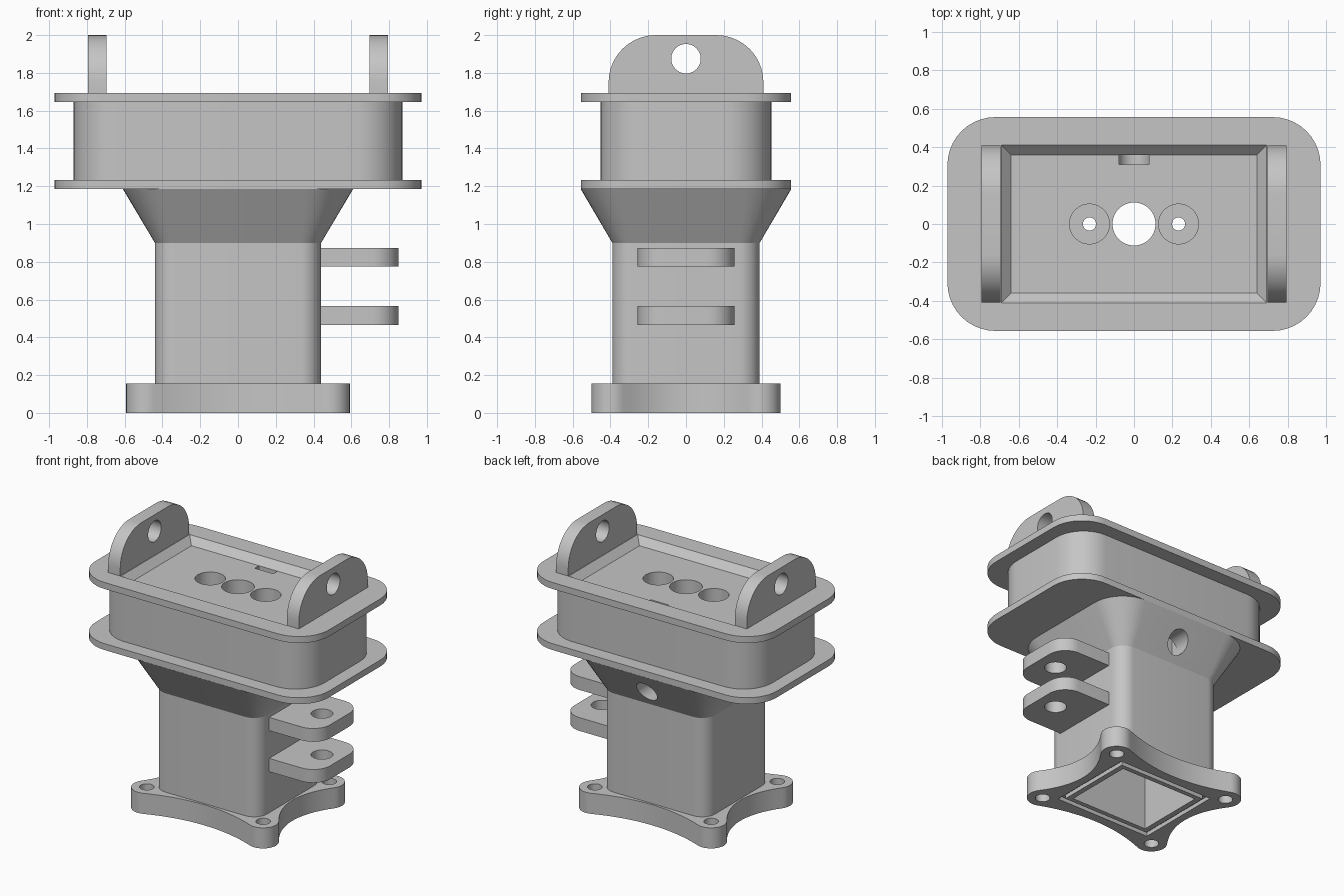
import bpy
import bmesh
from math import sin, cos, radians

if "Cube" in bpy.data.objects:
    bpy.data.objects.remove(bpy.data.objects["Cube"])

grey = bpy.data.materials.new("cast_grey")
grey.use_nodes = True
COLOUR = (0.56, 0.56, 0.56, 1)
grey.diffuse_color = COLOUR
for node in grey.node_tree.nodes:
    if node.type == 'BSDF_PRINCIPLED':
        node.inputs["Base Color"].default_value = COLOUR


def loft(name, rings):
    """Closed solid through matching rings of 3D points."""
    bm = bmesh.new()
    loops = [[bm.verts.new(p) for p in ring] for ring in rings]
    n = len(loops[0])
    for a, b in zip(loops, loops[1:]):
        for i in range(n):
            j = (i + 1) % n
            bm.faces.new((a[i], a[j], b[j], b[i]))
    bm.faces.new(loops[0][::-1])
    bm.faces.new(loops[-1])
    bmesh.ops.recalc_face_normals(bm, faces=bm.faces)
    mesh = bpy.data.meshes.new(name)
    bm.to_mesh(mesh)
    bm.free()
    mesh.materials.append(grey)
    obj = bpy.data.objects.new(name, mesh)
    bpy.context.collection.objects.link(obj)
    return obj


def arc(cx, cy, r, start, end, steps=10):
    angles = [radians(start + (end - start) * i / steps) for i in range(steps + 1)]
    return [(cx + r * cos(a), cy + r * sin(a)) for a in angles]


def rounded(hx, hy, r):
    return (arc(hx - r, hy - r, r, 0, 90) + arc(r - hx, hy - r, r, 90, 180)
            + arc(r - hx, r - hy, r, 180, 270) + arc(hx - r, r - hy, r, 270, 360))


def rect(hx, hy):
    return [(hx, hy), (-hx, hy), (-hx, -hy), (hx, -hy)]


def at_z(outline, z):
    return [(x, y, z) for x, y in outline]


def slab(name, outline, z0, z1):
    return loft(name, [at_z(outline, z0), at_z(outline, z1)])


def circle(x, y, r):
    return arc(x, y, r, 0, 351, 39)


def cut(parts, cutters):
    for part in parts:
        bpy.context.view_layer.objects.active = part
        for cutter in cutters:
            mod = part.modifiers.new("cut", 'BOOLEAN')
            mod.operation = 'DIFFERENCE'
            mod.solver = 'EXACT'
            mod.object = cutter
            bpy.ops.object.modifier_apply(modifier=mod.name)
    for cutter in cutters:
        bpy.data.objects.remove(cutter)


# Four-armed base plate: round arm tips joined by hollow sides
ARM_X, ARM_Y = 0.485, 0.393
STEPS = 8
tip = arc(ARM_X, ARM_Y, 0.107, -36, 112, 16)
(x0, y0), (x1, y1) = tip[0], tip[-1]
steps = [i / STEPS for i in range(STEPS)]
quarter = [(0.453 + (x0 - 0.453) * t * t, y0 * t) for t in steps]
quarter += tip
quarter += [(x1 * t, 0.405 + (y1 - 0.405) * t * t) for t in reversed(steps)]
half = quarter + [(-x, y) for x, y in quarter[-2::-1]]
star = half + [(x, -y) for x, y in half[-2:0:-1]]
base = slab("base_plate", star, 0, 0.155)

# Column with flared top
column = loft("flared_column", [
    at_z(rounded(0.44, 0.39, 0.11), 0.155),
    at_z(rounded(0.44, 0.39, 0.11), 0.9),
    at_z(rounded(0.61, 0.558, 0.25), 1.186)])

# Head: two flanges around a rounded body
lower_flange = slab("lower_flange", rounded(0.972, 0.557, 0.25), 1.185, 1.233)
body = slab("head_body", rounded(0.87, 0.453, 0.24), 1.233, 1.645)
upper_flange = slab("upper_flange", rounded(0.972, 0.557, 0.25), 1.645, 1.694)

# Bolt holes and seal groove under the base
bolts = [slab("bolt_cut", circle(sx * ARM_X, sy * ARM_Y, 0.05), -0.1, 0.3)
         for sx in (-1, 1) for sy in (-1, 1)]
groove = slab("groove_cut", rect(0.395, 0.335), -0.1, 0.03)
cut([groove], [slab("groove_core", rect(0.36, 0.3), -0.2, 0.1)])
cut([base], bolts + [groove])

# Hollow shaft, with the shallow tray in the top
FLOOR = 1.643
cut([base, column, lower_flange, body], [slab("shaft_cut", rect(0.32, 0.265), -0.1, 1.27)])
cut([body, upper_flange], [loft("tray_cut", [
    at_z(rect(0.64, 0.36), FLOOR), at_z(rect(0.74, 0.46), FLOOR + 0.1)])])

# Central hole and two counterbored holes in the tray floor
floor_holes = [slab("centre_cut", circle(0, 0, 0.112), 1.2, 1.7)]
for side in (-1, 1):
    floor_holes.append(slab("counterbore_cut", circle(side * 0.232, 0, 0.104), 1.4, 1.7))
    floor_holes.append(slab("screw_cut", circle(side * 0.232, 0, 0.034), 1.2, 1.7))
cut([body], floor_holes)

# Rear port meeting a slot down from the tray
port_ring = circle(0, 1.03, 0.08)
port = loft("port_cut", [[(x, y, z) for x, z in port_ring] for y in (0.31, 0.8)])
cut([column], [port])
slot_outline = [(x, y + 0.335) for x, y in rect(0.078, 0.025)]
cut([column, lower_flange, body], [slab("slot_cut", slot_outline, 1.03, FLOOR + 0.01)])

# Lifting ears on top
ear_outline = ([(0.41, 1.693)] + arc(0.16, 1.75, 0.25, 0, 90)
               + arc(-0.16, 1.75, 0.25, 90, 180) + [(-0.41, 1.693)])
ears = []
for name, side in (("left_ear", 1), ("right_ear", -1)):
    ear = loft(name, [[(side * x, y, z) for y, z in ear_outline] for x in (0.695, 0.795)])
    hole = [[(side * x, y, z) for y, z in circle(0, 1.875, 0.078)] for x in (0.6, 0.9)]
    cut([ear], [loft("ear_cut", hole)])
    ears.append(ear)

# Pair of side lugs
lug_outline = ([(0.43, -0.257)] + arc(0.71, -0.117, 0.14, 270, 360)
               + arc(0.71, 0.117, 0.14, 0, 90) + [(0.43, 0.257)])
lugs = []
for name, z in (("lower_lug", 0.465), ("upper_lug", 0.774)):
    lug = slab(name, lug_outline, z, z + 0.1)
    cut([lug], [slab("lug_cut", circle(0.7, 0, 0.075), z - 0.1, z + 0.2)])
    lugs.append(lug)

# Smooth the round surfaces, keep the edges
bpy.ops.object.select_all(action='DESELECT')
for part in [base, column, lower_flange, body, upper_flange] + ears + lugs:
    part.select_set(True)
    bpy.context.view_layer.objects.active = part
bpy.ops.object.shade_smooth_by_angle(angle=radians(29))
